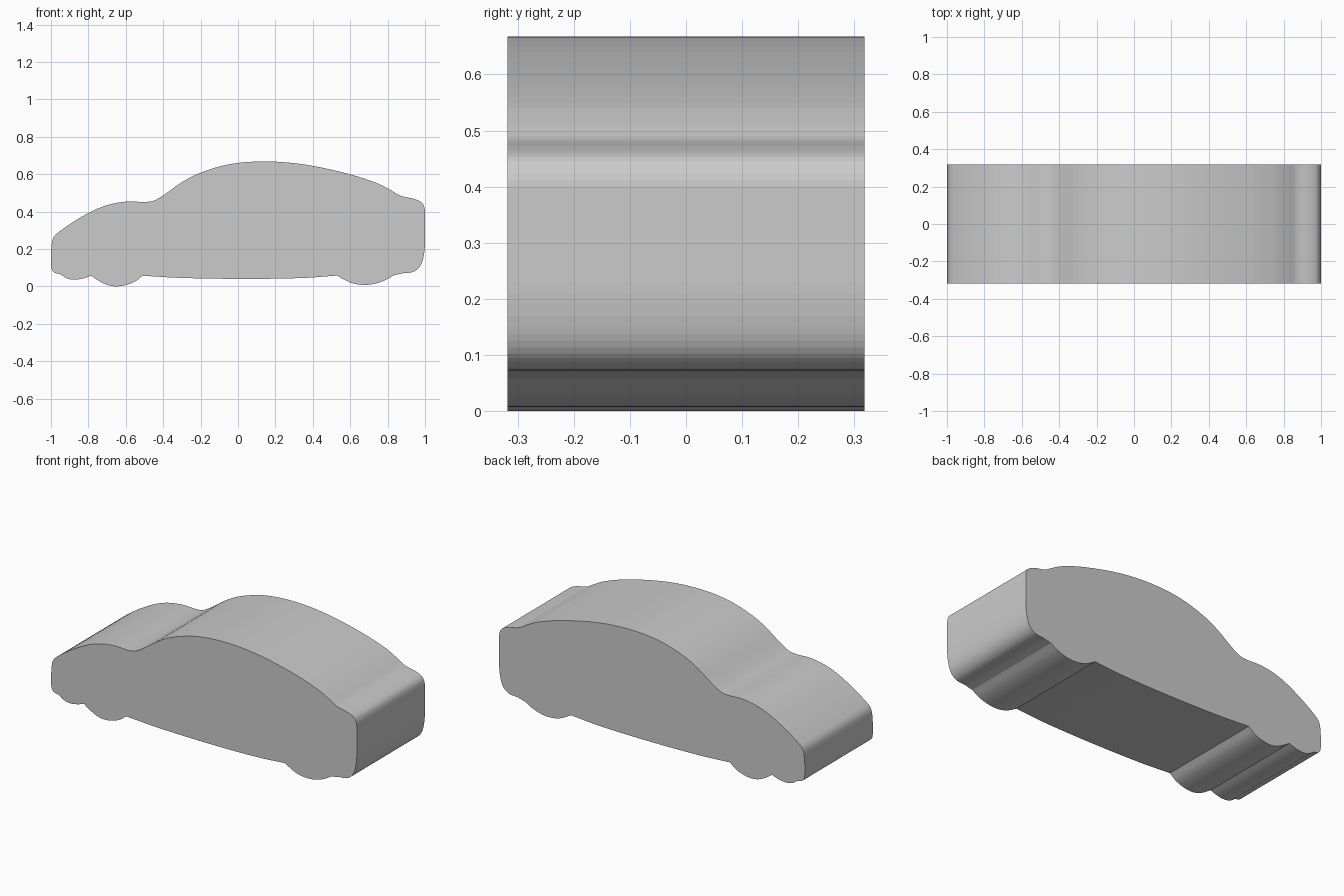
import bpy
import bmesh
from mathutils import Vector

if "Cube" in bpy.data.objects:
    bpy.data.objects.remove(bpy.data.objects["Cube"])

HALF_WIDTH = 0.318
STEPS = 4

# Side profile (x, z) as smooth runs; each run ends at a sharp corner where the next begins
RUNS = [
    # front lower lip, nose, bonnet, roof, tail, rear bumper
    [(-0.785, 0.057), (-0.83, 0.042), (-0.88, 0.036), (-0.92, 0.045), (-0.95, 0.065),
     (-0.98, 0.073), (-0.995, 0.09), (-1, 0.13), (-0.998, 0.2), (-0.99, 0.253),
     (-0.968, 0.283), (-0.85, 0.364), (-0.72, 0.428), (-0.6, 0.453), (-0.47, 0.453),
     (-0.41, 0.48), (-0.3, 0.557), (-0.2, 0.608), (-0.04, 0.654), (0.15, 0.668),
     (0.36, 0.651), (0.6, 0.599), (0.75, 0.549), (0.82, 0.513), (0.87, 0.484),
     (0.94, 0.468), (0.985, 0.445), (1, 0.4), (1, 0.23), (0.99, 0.15),
     (0.97, 0.103), (0.935, 0.077), (0.88, 0.07), (0.83, 0.058)],
    # rear wheel bulge
    [(0.83, 0.058), (0.78, 0.03), (0.72, 0.012), (0.665, 0.008), (0.605, 0.019),
     (0.56, 0.04), (0.53, 0.058)],
    # underside
    [(0.53, 0.058), (0.35, 0.045), (0.05, 0.04), (-0.3, 0.045), (-0.51, 0.057)],
    # front wheel bulge
    [(-0.51, 0.057), (-0.55, 0.026), (-0.6, 0.007), (-0.65, 0.0), (-0.7, 0.008),
     (-0.75, 0.033), (-0.785, 0.057)],
]


def smooth_run(pts):
    """Catmull-Rom curve through the points, without the last point."""
    p = [Vector(q) for q in pts]
    out = []
    for i in range(len(p) - 1):
        b, c = p[i], p[i + 1]
        span = (c - b).length
        # tangents scaled to the local span so short spans do not overshoot
        tb = (c - p[i - 1]).normalized() * span if i else c - b
        tc = (p[i + 2] - b).normalized() * span if i + 2 < len(p) else c - b
        for k in range(STEPS):
            t = k / STEPS
            q = (b * (2*t**3 - 3*t**2 + 1) + tb * (t**3 - 2*t**2 + t)
                 + c * (3*t**2 - 2*t**3) + tc * (t**3 - t**2))
            out.append((max(-1, min(1, q.x)), max(0, q.y)))
    return out


profile = [q for run in RUNS for q in smooth_run(run)]

# Car body: the side profile extruded across the width
bm = bmesh.new()
face = bm.faces.new([bm.verts.new((x, -HALF_WIDTH, z)) for x, z in profile])
ext = bmesh.ops.extrude_face_region(bm, geom=[face], use_keep_orig=True)
moved = [v for v in ext["geom"] if isinstance(v, bmesh.types.BMVert)]
bmesh.ops.translate(bm, verts=moved, vec=(0, 2 * HALF_WIDTH, 0))
bmesh.ops.recalc_face_normals(bm, faces=bm.faces)
mesh = bpy.data.meshes.new("car_body")
bm.to_mesh(mesh)
bm.free()
body = bpy.data.objects.new("car_body", mesh)
bpy.context.collection.objects.link(body)
